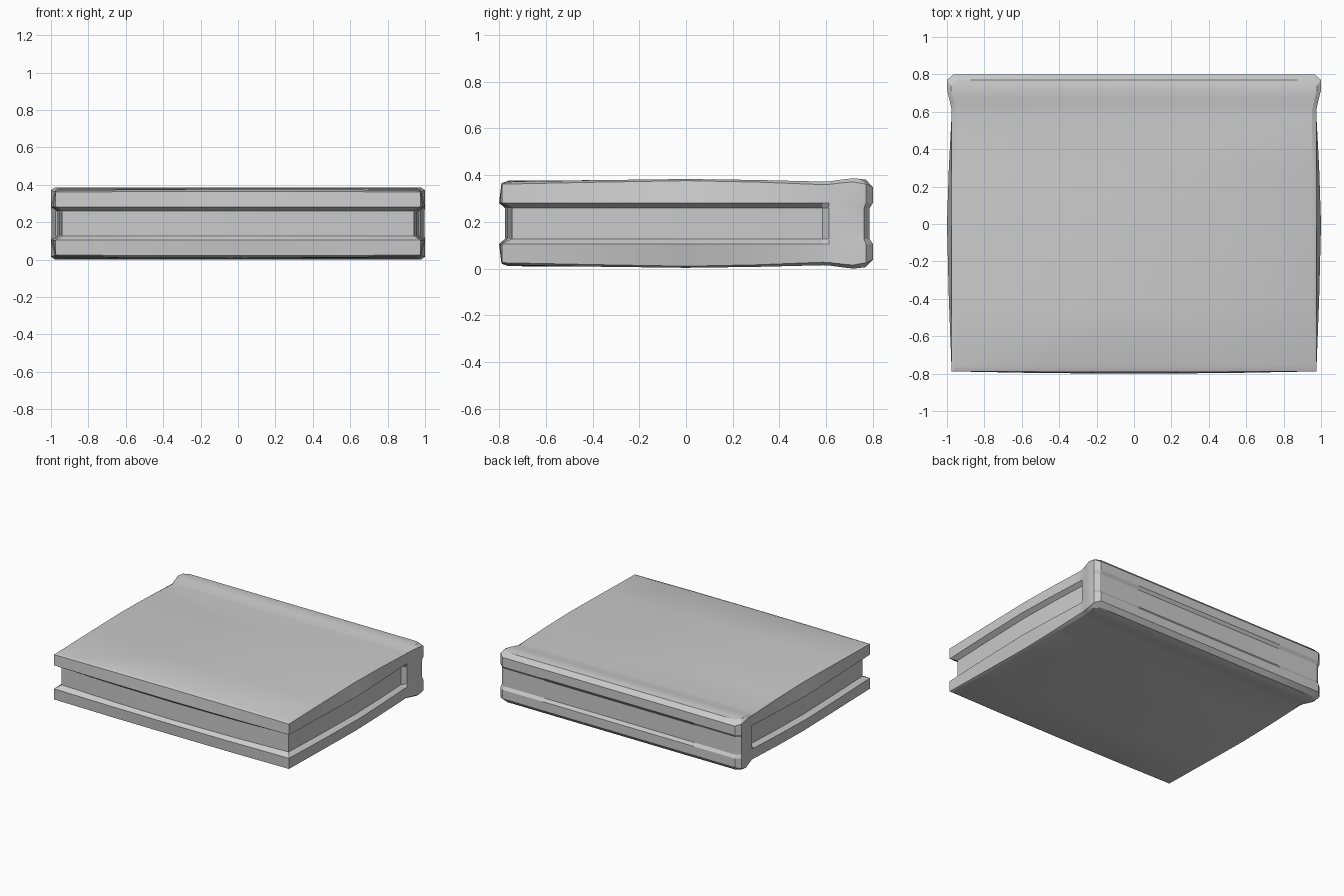
import bpy, bmesh, math

if "Cube" in bpy.data.objects:
    bpy.data.objects.remove(bpy.data.objects["Cube"])

MID = 0.193      # half height: the book is mirrored about this level and about x = 0
PAGE_Z = 0.066   # half thickness of the pages
LIP_Z = 0.088    # inner lip of the cover
LAST_PAGE = 6    # outline point where the page groove ends at the spine

# Half outline from front centre round to back centre:
# lip x, lip y, groove x, groove y, cover edge height, cover face height
OUTLINE = [
    (0.000, -0.800, 0.000, -0.775, 0.172, 0.183),
    (0.500, -0.797, 0.480, -0.767, 0.171, 0.182),
    (0.975, -0.788, 0.942, -0.745, 0.168, 0.178),
    (0.990, -0.400, 0.955, -0.400, 0.176, 0.185),
    (1.000,  0.000, 0.965,  0.000, 0.183, 0.190),
    (0.990,  0.300, 0.958,  0.300, 0.177, 0.186),
    (0.975,  0.585, 0.945,  0.585, 0.166, 0.179),
    (0.975,  0.612, 0.975,  0.612, 0.167, 0.180),
    (0.988,  0.670, 0.988,  0.670, 0.174, 0.188),
    (1.000,  0.715, 0.998,  0.715, 0.178, 0.193),
    (1.000,  0.770, 0.996,  0.762, 0.168, 0.191),
    (0.965,  0.800, 0.960,  0.786, 0.155, 0.187),
    (0.500,  0.800, 0.500,  0.784, 0.155, 0.187),
    (0.000,  0.800, 0.000,  0.784, 0.155, 0.187),
]


def strip(bm, low, high, first=0):
    for i in range(first, len(low) - 1):
        bm.faces.new((low[i], low[i + 1], high[i + 1], high[i]))


def finish(name, bm):
    mesh = bpy.data.meshes.new(name)
    bm.to_mesh(mesh)
    bm.free()
    ob = bpy.data.objects.new(name, mesh)
    bpy.context.collection.objects.link(ob)
    ob.location.z = MID
    mod = ob.modifiers.new("mirror", 'MIRROR')
    mod.use_axis = (True, False, True)
    bpy.ops.object.select_all(action='DESELECT')
    ob.select_set(True)
    bpy.context.view_layer.objects.active = ob
    bpy.ops.object.modifier_apply(modifier=mod.name)
    bpy.ops.object.shade_smooth_by_angle(angle=math.radians(25))
    return ob


# Cover: rings stacked from the middle of the spine up to the chamfered board
bm = bmesh.new()
rings = [[] for _ in range(5)]
for i, (x, y, gx, gy, ze, zt) in enumerate(OUTLINE):
    on_board = i <= LAST_PAGE
    ex = min(x, 0.975) if on_board else x
    ey = max(y, -0.79)
    ty = ey + 0.03 if i <= 2 else ey - 0.03 if i >= 10 else ey
    tx = ex if ex in (0.0, 0.5) else ex - 0.022
    for ring, co in zip(rings, [(gx, gy, 0), (gx, gy, PAGE_Z), (x, y, LIP_Z),
                                (ex, ey, ze), (tx, ty, zt)]):
        ring.append(bm.verts.new(co))
strip(bm, rings[0], rings[1], LAST_PAGE)
for low, high in zip(rings[1:], rings[2:]):
    strip(bm, low, high)

# Cover face: rows running from the side to the centre line
top = rings[4]
centre = {i: bm.verts.new((0, top[i].co.y, top[i].co.z)) for i in range(3, 11)}
bm.faces.new((*top[0:4], centre[3]))
for i in range(3, 10):
    bm.faces.new((centre[i], top[i], top[i + 1], centre[i + 1]))
bm.faces.new((centre[10], *top[10:14]))
finish("book_cover", bm)

# Page block filling the groove
bm = bmesh.new()
edge = [p[2:4] for p in OUTLINE[:LAST_PAGE + 1]] + [(0, 0.585)]
low = [bm.verts.new((x, y, 0)) for x, y in edge]
high = [bm.verts.new((x, y, PAGE_Z)) for x, y in edge]
strip(bm, low, high)
bm.faces.new(high)
finish("page_block", bm)
